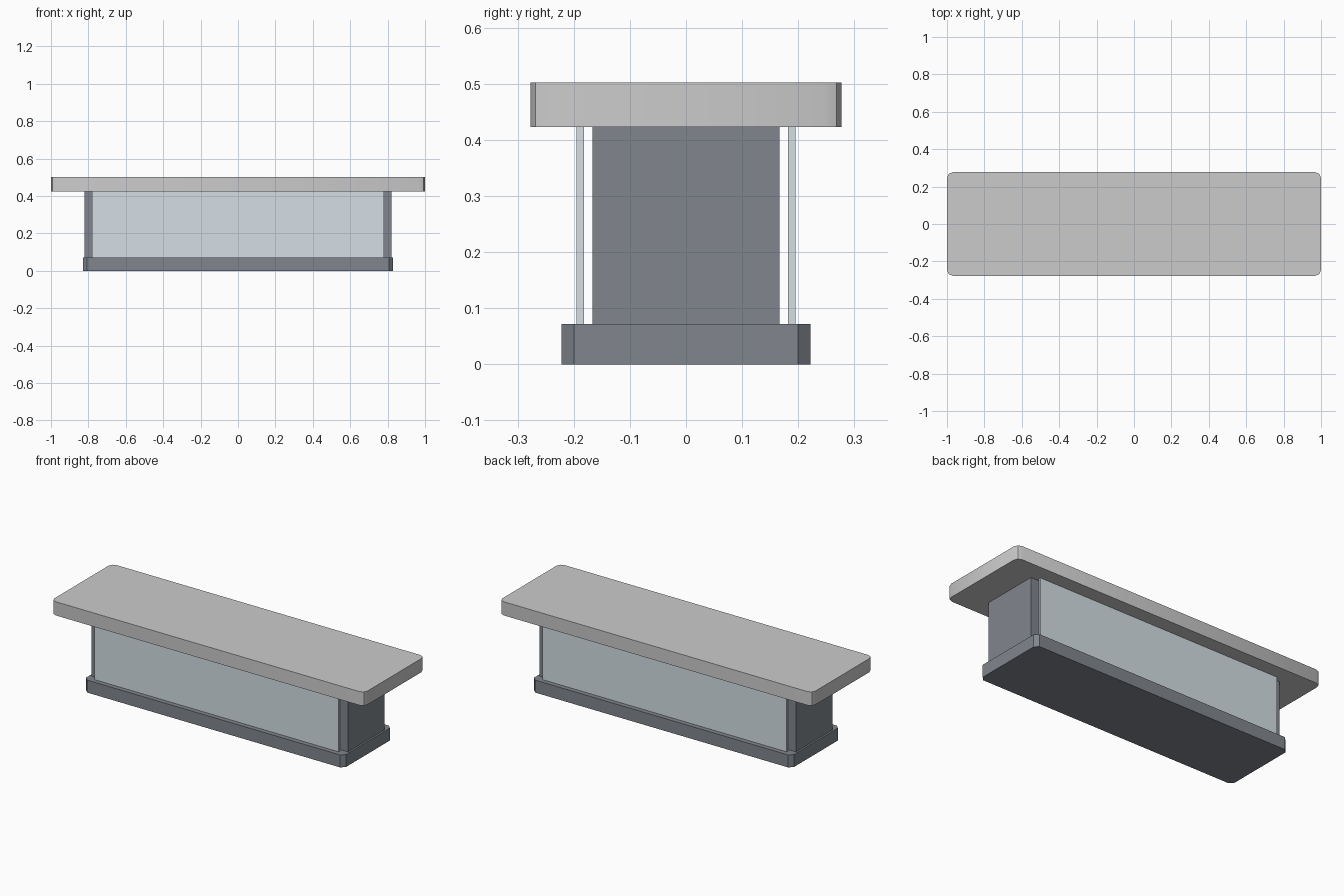
import bpy, bmesh, math

if "Cube" in bpy.data.objects:
    bpy.data.objects.remove(bpy.data.objects["Cube"])


def material(name, color):
    m = bpy.data.materials.new(name)
    m.diffuse_color = color
    m.use_nodes = True
    m.node_tree.nodes["Principled BSDF"].inputs["Base Color"].default_value = m.diffuse_color
    return m


def box(name, x, y, z, mat=None, radius=0.0, segments=1):
    """Box from (min, max) ranges, with optionally bevelled upright corners."""
    bm = bmesh.new()
    bmesh.ops.create_cube(bm, size=1.0)
    for v in bm.verts:
        for i, (lo, hi) in enumerate((x, y, z)):
            v.co[i] = hi if v.co[i] > 0 else lo
    if radius:
        uprights = [e for e in bm.edges
                    if abs(e.verts[0].co.z - e.verts[1].co.z) > 1e-5]
        bmesh.ops.bevel(bm, geom=uprights, offset=radius, segments=segments,
                        profile=0.5, affect='EDGES')
    mesh = bpy.data.meshes.new(name)
    bm.to_mesh(mesh)
    bm.free()
    ob = bpy.data.objects.new(name, mesh)
    bpy.context.collection.objects.link(ob)
    if mat:
        mesh.materials.append(mat)
    bpy.ops.object.select_all(action='DESELECT')
    bpy.context.view_layer.objects.active = ob
    ob.select_set(True)
    bpy.ops.object.shade_smooth_by_angle(angle=math.radians(30))
    return ob


dark = material("dark_slate", (0.22, 0.24, 0.27, 1))
glass = material("pale_glass", (0.66, 0.74, 0.78, 1))

# Plinth with chamfered corners
box("base_plinth", (-0.83, 0.83), (-0.222, 0.222), (0, 0.072), dark, 0.022)

# Solid core of the counter
box("counter_body", (-0.82, 0.82), (-0.167, 0.167), (0.072, 0.423), dark)

# Front and back panels, standing slightly off the core
for name, s in (("front_panel", -1), ("back_panel", 1)):
    y = sorted((s * 0.182, s * 0.195))
    box(name, (-0.78, 0.78), y, (0.072, 0.423), glass)

# Overhanging top with rounded corners
box("counter_top", (-1, 1), (-0.277, 0.277), (0.423, 0.502), None, 0.031, 2)
